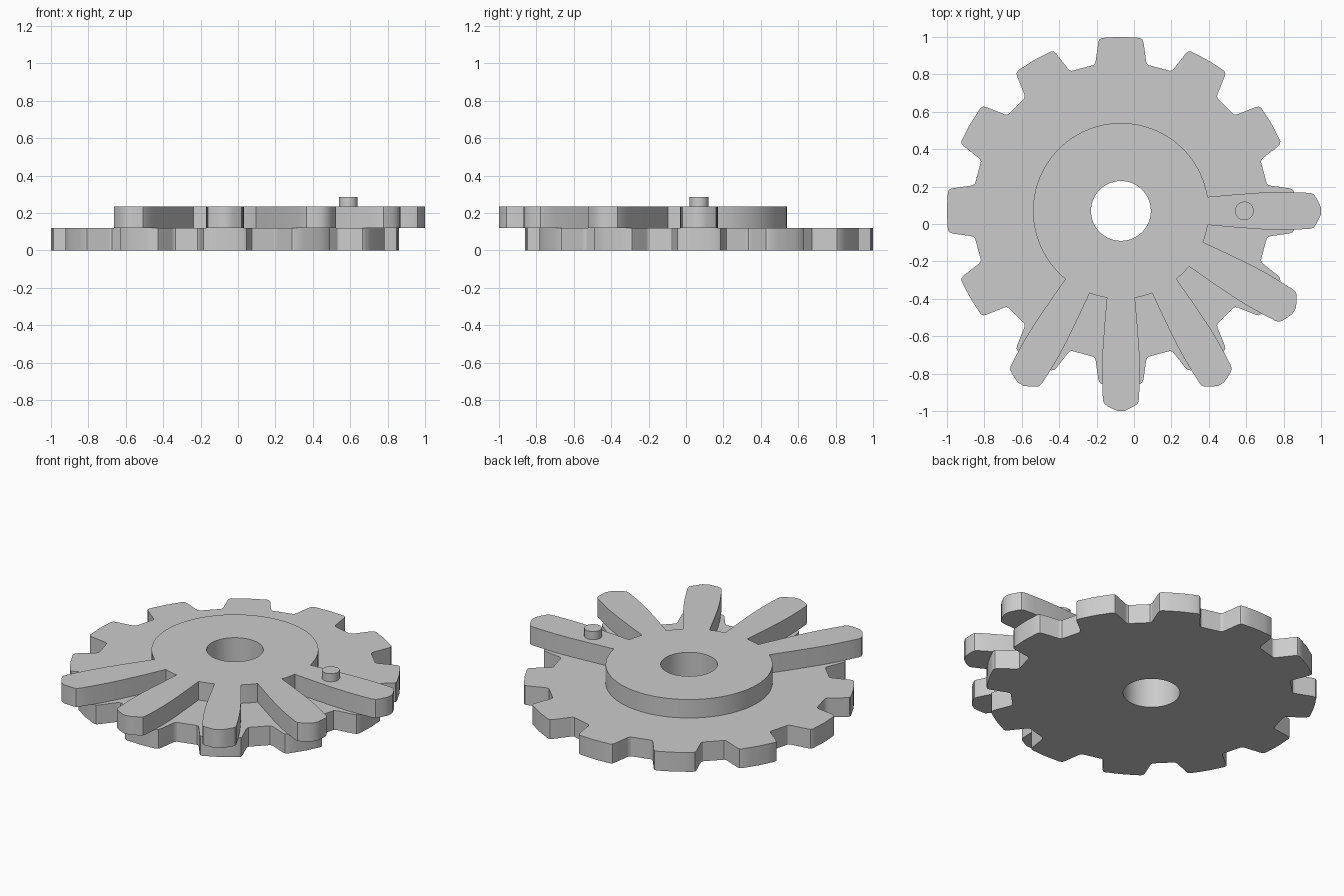
import bpy
import bmesh
from math import cos, sin, radians, pi
from mathutils import Vector

cube = bpy.data.objects.get("Cube")
if cube:
    bpy.data.objects.remove(cube, do_unlink=True)

CENTRE = Vector((-0.07, 0.07))

grey = bpy.data.materials.new("plain grey")
grey.use_nodes = True
COLOUR = (0.6, 0.6, 0.6, 1.0)
grey.diffuse_color = COLOUR
grey.node_tree.nodes["Principled BSDF"].inputs["Base Color"].default_value = COLOUR


def polar(r, deg):
    return Vector((r * cos(radians(deg)), r * sin(radians(deg))))


def arc(r, start, end, steps):
    return [polar(r, start + (end - start) * i / steps) for i in range(steps + 1)]


def circle(r, sides=72):
    return [polar(r, 360 * i / sides) for i in range(sides)]


def rotated(points, deg):
    c, s = cos(radians(deg)), sin(radians(deg))
    return [Vector((p.x * c - p.y * s, p.x * s + p.y * c)) for p in points]


def mirrored_tooth(half):
    """Completes a tooth along +x from its lower half, root to tip."""
    lower = [Vector(p) for p in half]
    return lower + [Vector((p.x, -p.y)) for p in reversed(lower)]


def plate(name, outlines, bottom, top, centre=CENTRE):
    """Extrudes closed outlines (outer first, then holes) into a solid."""
    curve = bpy.data.curves.new(name, "CURVE")
    curve.dimensions = "2D"
    curve.fill_mode = "BOTH"
    curve.extrude = (top - bottom) / 2
    for outline in outlines:
        spline = curve.splines.new("POLY")
        spline.points.add(len(outline) - 1)
        for point, p in zip(spline.points, outline):
            point.co = (p.x, p.y, 0, 1)
        spline.use_cyclic_u = True
    helper = bpy.data.objects.new(name + " outline", curve)
    bpy.context.collection.objects.link(helper)
    graph = bpy.context.evaluated_depsgraph_get()
    mesh = bpy.data.meshes.new_from_object(helper.evaluated_get(graph))
    bpy.data.objects.remove(helper, do_unlink=True)

    # Weld the caps to the walls and place the part
    bm = bmesh.new()
    bm.from_mesh(mesh)
    bmesh.ops.remove_doubles(bm, verts=bm.verts, dist=0.0005)
    bmesh.ops.translate(bm, verts=bm.verts,
                        vec=(centre.x, centre.y, (top + bottom) / 2))
    bmesh.ops.recalc_face_normals(bm, faces=bm.faces)
    bm.to_mesh(mesh)
    bm.free()
    mesh.name = name
    mesh.materials.clear()
    mesh.materials.append(grey)
    obj = bpy.data.objects.new(name, mesh)
    bpy.context.collection.objects.link(obj)
    bpy.ops.object.select_all(action="DESELECT")
    obj.select_set(True)
    bpy.context.view_layer.objects.active = obj
    bpy.ops.object.shade_smooth_by_angle(angle=radians(30))
    return obj


bore = circle(0.16)

# Lower gear: twelve short teeth all the way round
short_tooth = mirrored_tooth([
    (0.78, -0.146), (0.788, -0.139), (0.80, -0.135), (0.90, -0.121),
    (0.917, -0.115), (0.925, -0.102), (0.928, -0.05), (0.93, -0.015)])
gear_outline = []
for i in range(12):
    gear_outline += rotated(short_tooth, 30 * i)
plate("lower_gear", [gear_outline, bore], 0, 0.12)

# Upper gear: round hub with five long teeth on one side
long_tooth = mirrored_tooth([
    (0.464, -0.075), (0.60, -0.087), (0.75, -0.098), (0.85, -0.101),
    (0.95, -0.099), (1.01, -0.096), (1.03, -0.09), (1.045, -0.07),
    (1.06, -0.04), (1.07, -0.018)])
hub_outline = arc(0.47, 10.5, 229.5, 48)
for angle in (-120, -90, -60, -30, 0):
    hub_outline += rotated(long_tooth, angle)
    if angle < 0:
        hub_outline += arc(0.47, angle + 11, angle + 19, 3)
plate("upper_gear", [hub_outline, bore], 0.12, 0.235)

# Small pin standing on the first long tooth
plate("pin", [circle(0.05, 32)], 0.235, 0.285, Vector((0.59, 0.07)))
